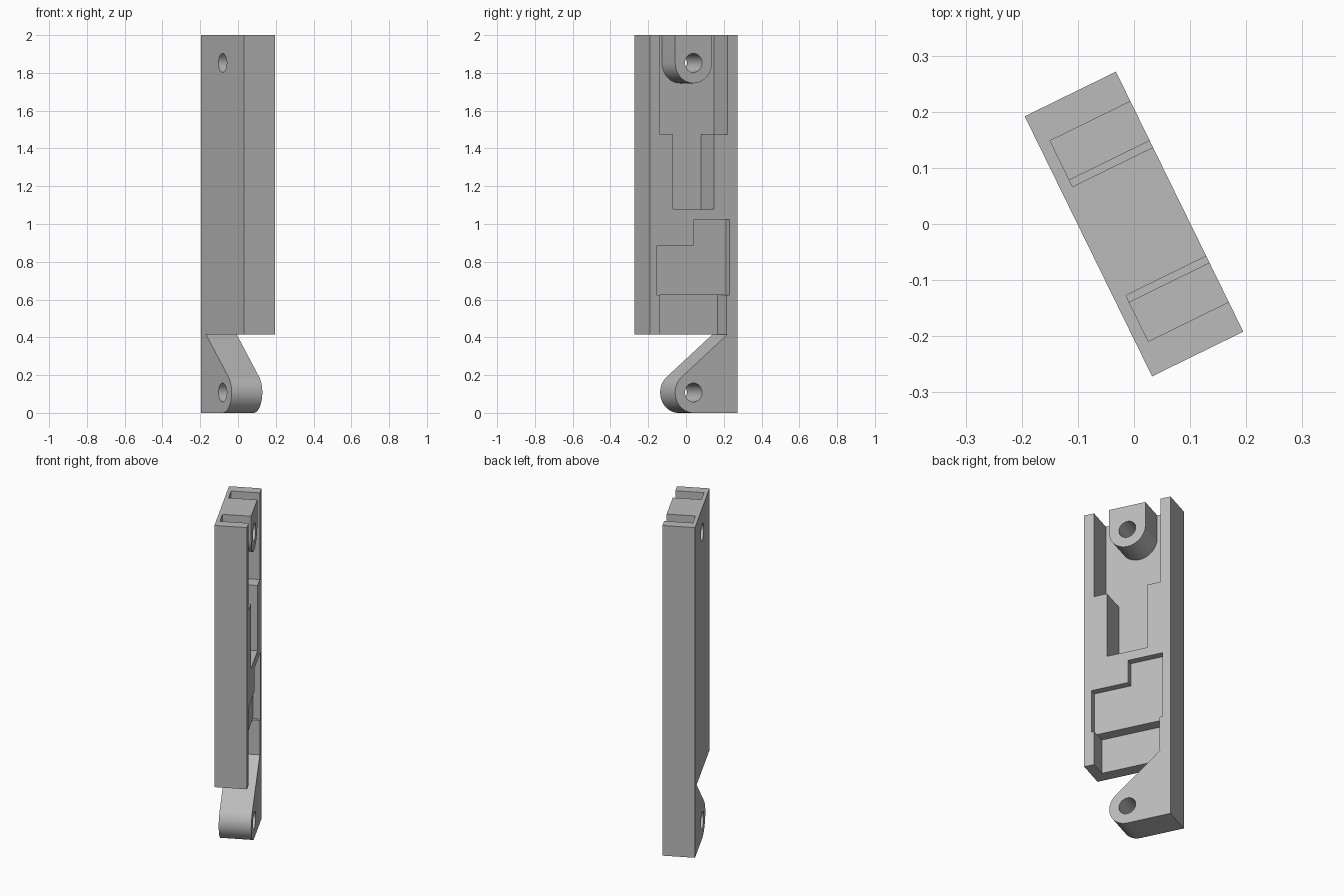
import bpy
import bmesh
from math import cos, sin, pi, radians, hypot, atan2, acos
from mathutils import Matrix

old = bpy.data.objects.get("Cube")
if old:
    bpy.data.objects.remove(old, do_unlink=True)

grey = bpy.data.materials.new("plain grey")
grey.use_nodes = True
colour = (0.5, 0.5, 0.5, 1)
grey.diffuse_color = colour
grey.node_tree.nodes["Principled BSDF"].inputs["Base Color"].default_value = colour

HALF_T, HALF_W, TOP = 0.0905, 0.258, 2.0   # half thickness, half width, height
LUG_R, HOLE_R = 0.108, 0.05
LOW_Z, HIGH_Z = 0.108, 1.853               # pivot heights
STEP_Z = 0.415                             # underside of the body
SLOPE_V = 0.2                              # where the leg slope meets the body
WALL_V = 0.199                             # inner side of the rails


def arc(z, r, start, end, steps=24):
    """Points on an arc centred on the width axis."""
    return [(r * cos(start + (end - start) * i / steps),
             z + r * sin(start + (end - start) * i / steps)) for i in range(steps + 1)]


def extrude(name, profile, x0, x1):
    """Extrude a (width, height) profile through the thickness."""
    bm = bmesh.new()
    face = bm.faces.new([bm.verts.new((x0, v, z)) for v, z in profile])
    moved = bmesh.ops.extrude_face_region(bm, geom=[face])["geom"]
    bmesh.ops.translate(bm, vec=(x1 - x0, 0, 0),
                        verts=[g for g in moved if isinstance(g, bmesh.types.BMVert)])
    bmesh.ops.recalc_face_normals(bm, faces=bm.faces)
    mesh = bpy.data.meshes.new(name)
    bm.to_mesh(mesh)
    bm.free()
    mesh.materials.append(grey)
    obj = bpy.data.objects.new(name, mesh)
    bpy.context.collection.objects.link(obj)
    return obj


def cut(target, name, profile, x0, x1=0.2):
    """Cut an extruded profile out of the target."""
    cutter = extrude(name, profile, x0, x1)
    cutter.hide_render = True
    mod = target.modifiers.new(name, "BOOLEAN")
    mod.operation, mod.solver, mod.object = "DIFFERENCE", "EXACT", cutter
    bpy.context.view_layer.objects.active = target
    bpy.ops.object.modifier_apply(modifier=mod.name)
    bpy.data.objects.remove(cutter, do_unlink=True)


# Bar with a sloped leg ending in a rounded pivot; the slope is tangent to the pivot
dz = STEP_Z - LOW_Z
tangent = atan2(dz, SLOPE_V) + acos(LUG_R / hypot(SLOPE_V, dz))
outline = [(HALF_W, 0), (HALF_W, TOP), (-HALF_W, TOP), (-HALF_W, STEP_Z), (SLOPE_V, STEP_Z)]
outline += arc(LOW_Z, LUG_R, tangent, 1.5 * pi)
bar = extrude("hinged_bar", outline, -HALF_T, HALF_T)

# Upper recess, narrowing to a channel and leaving the hanging pivot lug
recess = [(-WALL_V, 2.1), (-WALL_V, 1.475), (-0.121, 1.475), (-0.121, 1.08),
          (0.121, 1.08), (0.121, 1.475), (WALL_V, 1.475), (WALL_V, 2.1), (LUG_R, 2.1)]
recess += arc(HIGH_Z, LUG_R, 0, -pi) + [(-LUG_R, 2.1)]
cut(bar, "upper_recess", recess, -0.069)

# Shallow stepped pocket
cut(bar, "stepped_pocket", [(-0.214, 0.624), (0.212, 0.624), (0.212, 1.025),
                            (0.004, 1.025), (0.004, 0.885), (-0.214, 0.885)], 0.05)

# Slot open at the underside
cut(bar, "lower_slot", [(-WALL_V, 0.41), (0.194, 0.41), (0.194, 0.625), (-WALL_V, 0.625)], -0.015)

# Pin holes
for z in (LOW_Z, HIGH_Z):
    cut(bar, "pin_hole", arc(z, HOLE_R, 0, 2 * pi, 32)[:-1], -0.2)

# Turn the bar about the vertical and shade the round parts
bar.data.transform(Matrix.Rotation(radians(26.1), 4, "Z"))
bpy.ops.object.select_all(action="DESELECT")
bar.select_set(True)
bpy.context.view_layer.objects.active = bar
bpy.ops.object.shade_smooth_by_angle(angle=radians(30))
